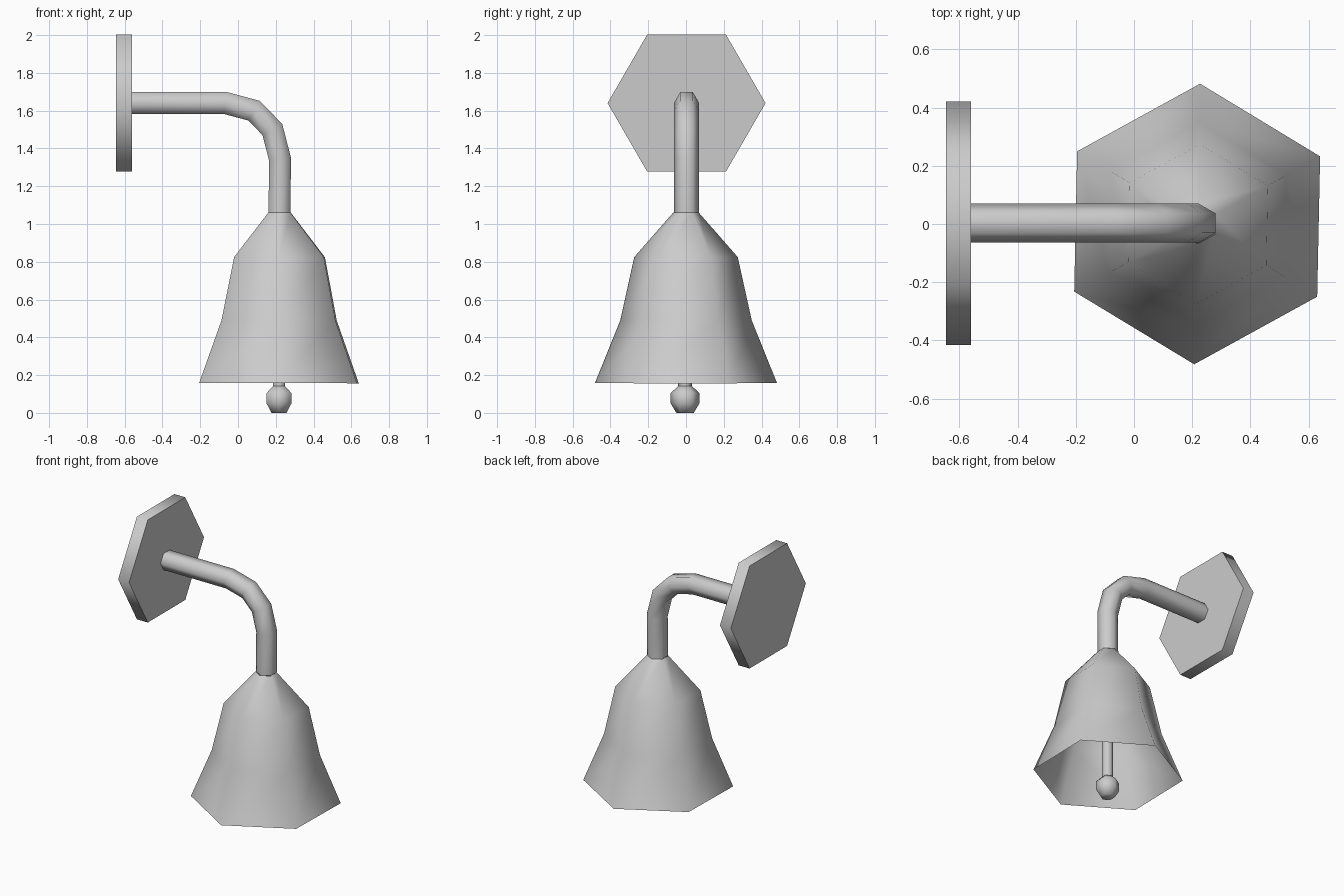
import bpy, bmesh, math
from mathutils import Vector

if "Cube" in bpy.data.objects:
    bpy.data.objects.remove(bpy.data.objects["Cube"])

SIDES = 6


def sweep(name, path, y=0.0, twist=0.0, caps=True):
    """Six-sided sweep along (x, z, radius) points lying in the xz plane."""
    bm = bmesh.new()
    pts = [Vector((x, y, z)) for x, z, r in path]
    side = Vector((0, 1, 0))
    rings = []
    for i, p in enumerate(pts):
        t_in = (p - pts[max(i - 1, 0)]).normalized()
        t_out = (pts[min(i + 1, len(pts) - 1)] - p).normalized()
        t = (t_in + t_out).normalized()
        up = t.cross(side)
        stretch = 1 / max(t.dot(t_out if i == 0 else t_in), 0.5)  # mitred bends
        ring = []
        for k in range(SIDES):
            a = twist + math.tau * k / SIDES
            off = side * math.cos(a) + up * (math.sin(a) * stretch)
            ring.append(bm.verts.new(p + off * path[i][2]))
        rings.append(ring)
    for a, b in zip(rings, rings[1:]):
        for k in range(SIDES):
            n = (k + 1) % SIDES
            bm.faces.new((a[k], a[n], b[n], b[k]))
    if caps:
        bm.faces.new(rings[0])
        bm.faces.new(rings[-1])
    bmesh.ops.recalc_face_normals(bm, faces=bm.faces)
    mesh = bpy.data.meshes.new(name)
    bm.to_mesh(mesh)
    bm.free()
    obj = bpy.data.objects.new(name, mesh)
    bpy.context.collection.objects.link(obj)
    bpy.ops.object.select_all(action='DESELECT')
    obj.select_set(True)
    bpy.context.view_layer.objects.active = obj
    bpy.ops.object.shade_smooth_by_angle(angle=math.radians(70))
    return obj


# Wall plate
sweep("wall_plate", [(-0.645, 1.64, 0.418), (-0.56, 1.64, 0.418)], y=0.003)

# Bent arm
R = 0.067
sweep("arm", [(-0.58, 1.64, R), (-0.065, 1.64, R), (0.085, 1.60, R),
              (0.182, 1.50, R), (0.222, 1.345, R), (0.22, 1.06, R)], y=0.003)

# Open flared bell shade
sweep("bell_shade", [(0.22, 1.06, 0.068), (0.22, 0.825, 0.274),
                     (0.218, 0.49, 0.348), (0.217, 0.158, 0.482)],
      twist=math.radians(1.2), caps=False)

# Clapper: rod and ball
sweep("clapper_rod", [(0.217, 1.05, 0.037), (0.217, 0.12, 0.037)], y=-0.005)
sweep("clapper_ball", [(0.217, 0.142, 0.036), (0.217, 0.105, 0.076),
                       (0.217, 0.05, 0.076), (0.217, 0.0, 0.046)], y=-0.005)
